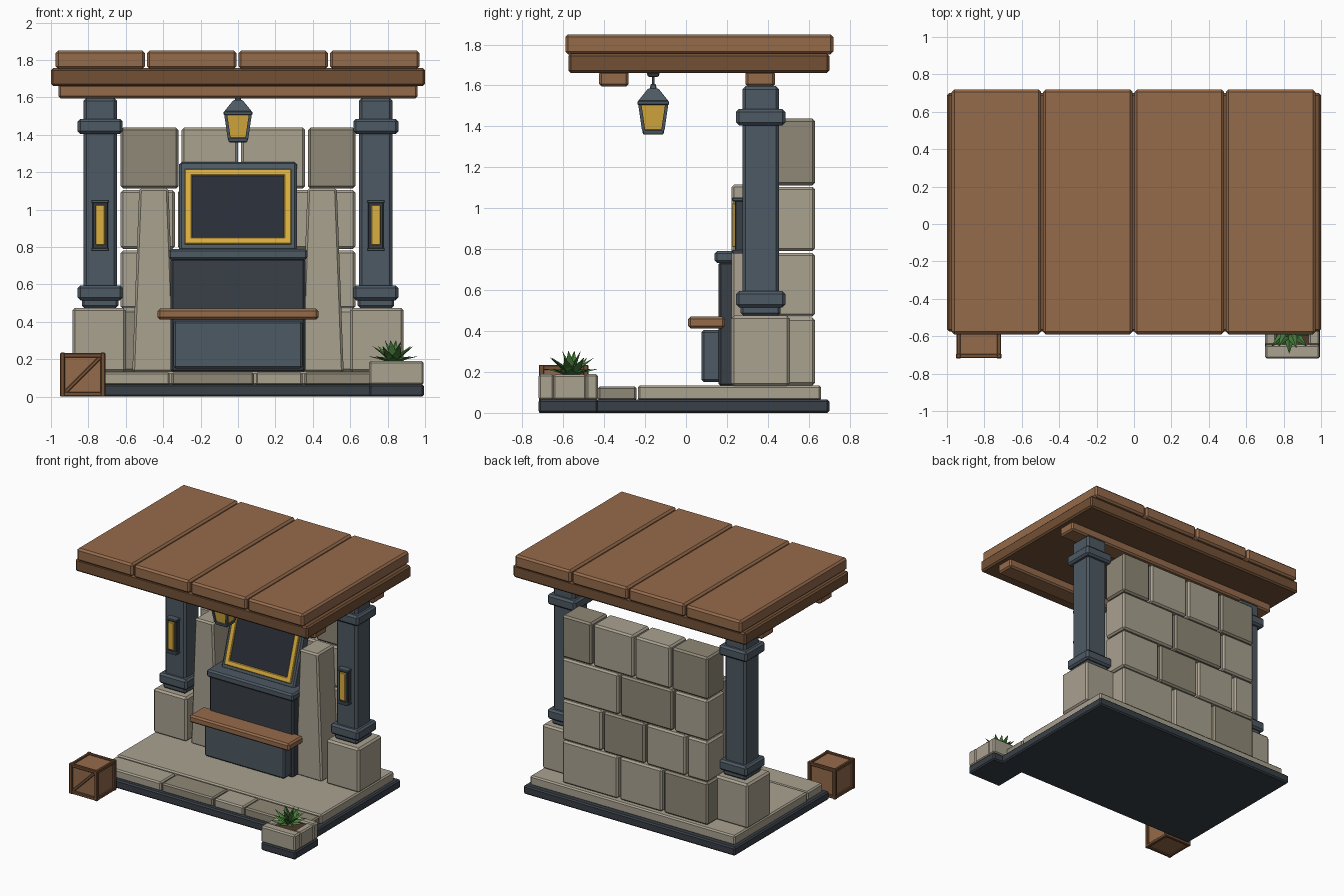
import bpy, bmesh, math
from mathutils import Matrix, Vector

if "Cube" in bpy.data.objects:
    bpy.data.objects.remove(bpy.data.objects["Cube"])


def mat(name, r, g, b):
    m = bpy.data.materials.new(name)
    m.diffuse_color = (r, g, b, 1)
    m.use_nodes = True
    m.node_tree.nodes["Principled BSDF"].inputs["Base Color"].default_value = m.diffuse_color
    return m


STONE = mat("stone", .40, .36, .28)
STONE_D = mat("dark_stone", .28, .25, .185)
SLATE = mat("slate", .075, .10, .125)
DARK = mat("dark_slate", .04, .05, .062)
WOOD = mat("wood", .30, .145, .07)
WOOD_D = mat("dark_wood", .17, .08, .035)
GOLD = mat("gold", .70, .42, .05)
GLASS = mat("screen_glass", .022, .026, .038)
SOIL = mat("soil", .08, .04, .02)
LEAF = mat("leaf", .06, .20, .04)


def finish(name, bm, m, M=None):
    bmesh.ops.recalc_face_normals(bm, faces=bm.faces[:])
    me = bpy.data.meshes.new(name)
    bm.to_mesh(me)
    bm.free()
    me.materials.append(m)
    ob = bpy.data.objects.new(name, me)
    bpy.context.collection.objects.link(ob)
    if M is not None:
        ob.matrix_world = M
    return ob


def box(name, x, y, z, m, bevel=.012, top=(1, 1), M=None):
    """Chamfered box from (min, max) ranges; top scales the upper face."""
    bm = bmesh.new()
    bmesh.ops.create_cube(bm, size=1)
    for v in bm.verts:
        sx, sy = top if v.co.z > 0 else (1, 1)
        v.co = Vector(((x[0] + x[1]) / 2 + v.co.x * sx * (x[1] - x[0]),
                       (y[0] + y[1]) / 2 + v.co.y * sy * (y[1] - y[0]),
                       z[0] if v.co.z < 0 else z[1]))
    if bevel:
        bmesh.ops.bevel(bm, geom=bm.edges[:], offset=bevel, segments=1,
                        profile=.5, affect='EDGES')
    return finish(name, bm, m, M)


def around(c, w):
    return (c - w / 2, c + w / 2)


# roof: planks, slab, beams
for i in range(4):
    x0 = -.975 + i * .489
    box(f"roof_plank_{i}", (x0, x0 + .478), (-.59, .72), (1.752, 1.85), WOOD, .014)
box("roof_slab", (-1, 1), (-.575, .70), (1.66, 1.756), WOOD_D, .012)
for n, y in (("front", (-.425, -.28)), ("rear", (.29, .435))):
    box(f"{n}_roof_beam", (-.96, .96), y, (1.595, 1.67), WOOD)

# floor
box("base_plinth", (-.91, .91), (-.46, .70), (0, .066), DARK, .01)
box("floor_slab", (-.88, .88), (-.235, .66), (.06, .135), STONE, .01)
edges = [-.88, -.36, .09, .35, .88]
for i in range(4):
    box(f"floor_edge_stone_{i}", (edges[i] + .005, edges[i + 1] - .005),
        (-.43, -.242), (.06, .13), STONE_D if i % 2 else STONE, .01)

# stone back wall, four courses
courses = [((.135, .465), (-.24, .14)),
           ((.47, .782), (-.44, -.09, .28)),
           ((.79, 1.105), (-.33, .135)),
           ((1.112, 1.438), (-.31, .008, .367))]
for r, (z, cuts) in enumerate(courses):
    xs = (-.635,) + cuts + (.635,)
    for i in range(len(xs) - 1):
        box(f"wall_stone_{r}_{i}", (xs[i] + .008, xs[i + 1] - .008), (.42, .63), z,
            STONE_D if (i + r) % 3 == 0 else STONE, .013)

# mirrored sides: pedestals, pillars, lamps, buttresses
for side, s in (("left", -1), ("right", 1)):
    cx, cy = s * .737, .365
    box(f"{side}_pedestal", around(s * .742, .285), (.22, .507), (.13, .475), STONE, .014)
    box(f"{side}_pillar", around(cx, .18), around(cy, .18), (.47, 1.597), SLATE, .016)
    for n, z in (("foot", (.515, .595)), ("cap", (1.405, 1.485))):
        box(f"{side}_pillar_{n}", around(cx, .24), around(cy, .24), z, SLATE, .014)
    box(f"{side}_pillar_shoe", around(cx, .195), around(cy, .195), (.475, .53), SLATE)
    box(f"{side}_lamp_plate", around(cx, .082), (.24, .285), (.785, 1.045), DARK, .005)
    box(f"{side}_lamp_glow", around(cx, .05), (.226, .26), (.81, 1.025), GOLD, .004)
    for n, z in (("bottom", .787), ("top", 1.043)):
        box(f"{side}_lamp_{n}", around(cx, .094), (.225, .28), around(z, .018), SLATE, .004)
    box(f"{side}_buttress", around(s * .45, .23), (.222, .43), (.13, 1.115), STONE, .012,
        top=(.68, 1))

# console
box("console_body", (-.36, .36), (.16, .43), (.13, .74), DARK)
box("console_front_panel", (-.345, .345), (.075, .18), (.15, .405), SLATE)
box("console_shelf", (-.43, .43), (.01, .19), (.413, .47), WOOD)
box("console_ledge", (-.372, .372), (.14, .43), (.733, .79), SLATE)

# leaning screen
T = Matrix.Translation((0, .24, .79)) @ Matrix.Rotation(-math.radians(17.7), 4, 'X')
box("screen_frame", (-.315, .315), (0, .08), (-.01, .49), SLATE, M=T)
box("screen_glass", (-.255, .255), (-.004, .02), (.05, .42), GLASS, 0, M=T)
for s in (-1, 1):
    box("screen_trim_side", around(s * .266, .04), (-.014, .02), (.024, .446), GOLD, .005, M=T)
for n, z in (("bottom", .043), ("top", .427)):
    box(f"screen_trim_{n}", (-.285, .285), (-.014, .02), around(z, .038), GOLD, .005, M=T)

# hanging lantern
ly = -.16


def frustum(name, w0, w1, z0, z1, m, bevel=.004):
    box(name, around(0, w0), around(ly, w0), (z0, z1), m, bevel, top=(w1 / w0,) * 2)


frustum("lantern_foot", .10, .108, 1.36, 1.385, SLATE)
frustum("lantern_glass", .092, .13, 1.38, 1.515, GOLD)
frustum("lantern_roof_rim", .155, .155, 1.505, 1.525, SLATE)
frustum("lantern_roof", .15, .05, 1.523, 1.585, SLATE)
frustum("lantern_finial", .035, .025, 1.58, 1.607, SLATE)
frustum("lantern_rod", .012, .012, 1.60, 1.66, DARK, 0)
frustum("lantern_mount", .05, .066, 1.642, 1.662, DARK)
for sx in (-1, 1):
    for sy in (-1, 1):
        p = box("lantern_post", (-.008, .008), (-.008, .008), (0, .13), SLATE, 0)
        for v in p.data.vertices:
            k = .047 if v.co.z < .05 else .066
            v.co += Vector((sx * k, ly + sy * k, 1.38))

# crate
cx, cy, h = -.83, -.598, .108
box("crate_body", around(cx, .21), around(cy, .21), (.012, .222), WOOD, 0)
for a in (-1, 1):
    for b in (-1, 1):
        box("crate_post", around(cx + a * h, .026), around(cy + b * h, .026), (0, .235), WOOD_D, .004)
        box("crate_rail_x", around(cx, .22), around(cy + a * h, .022),
            around(.117 + b * .104, .024), WOOD_D, .004)
        box("crate_rail_y", around(cx + a * h, .022), around(cy, .22),
            around(.117 + b * .104, .024), WOOD_D, .004)
box("crate_brace", (-.135, .135), (-.007, .007), (-.01, .01), WOOD_D, .003,
    M=Matrix.Translation((cx, cy - h, .117)) @ Matrix.Rotation(-math.pi / 4, 4, 'Y'))

# planter
box("planter_plinth", (.70, .995), (-.72, -.43), (0, .066), DARK, .01)
box("planter_front", (.70, .993), (-.72, -.645), (.062, .19), STONE, .01)
box("planter_rear", (.70, .993), (-.49, -.43), (.062, .19), STONE, .01)
for n, x in (("left", (.70, .76)), ("right", (.933, .993))):
    box(f"planter_{n}", x, (-.65, -.485), (.062, .188), STONE, .01)
box("planter_soil", (.75, .945), (-.66, -.475), (.07, .178), SOIL, 0)

# spiky plant
for ring, (count, length, tilt) in enumerate(((8, .14, 68), (7, .15, 45), (4, .14, 16))):
    for i in range(count):
        bm = bmesh.new()
        b, l, r, m, t = [bm.verts.new(c) for c in (
            (0, 0, 0), (-.026, 0, length * .45), (.026, 0, length * .45),
            (0, .014, length * .45), (0, -.01, length))]
        for f in ((b, l, m), (b, m, r), (l, t, m), (m, t, r), (b, r, l), (l, r, t)):
            bm.faces.new(f)
        M = (Matrix.Translation((.83, -.56, .172))
             @ Matrix.Rotation(math.tau * (i + ring * .4) / count, 4, 'Z')
             @ Matrix.Rotation(math.radians(tilt), 4, 'X'))
        finish(f"plant_leaf_{ring}_{i}", bm, LEAF, M)
